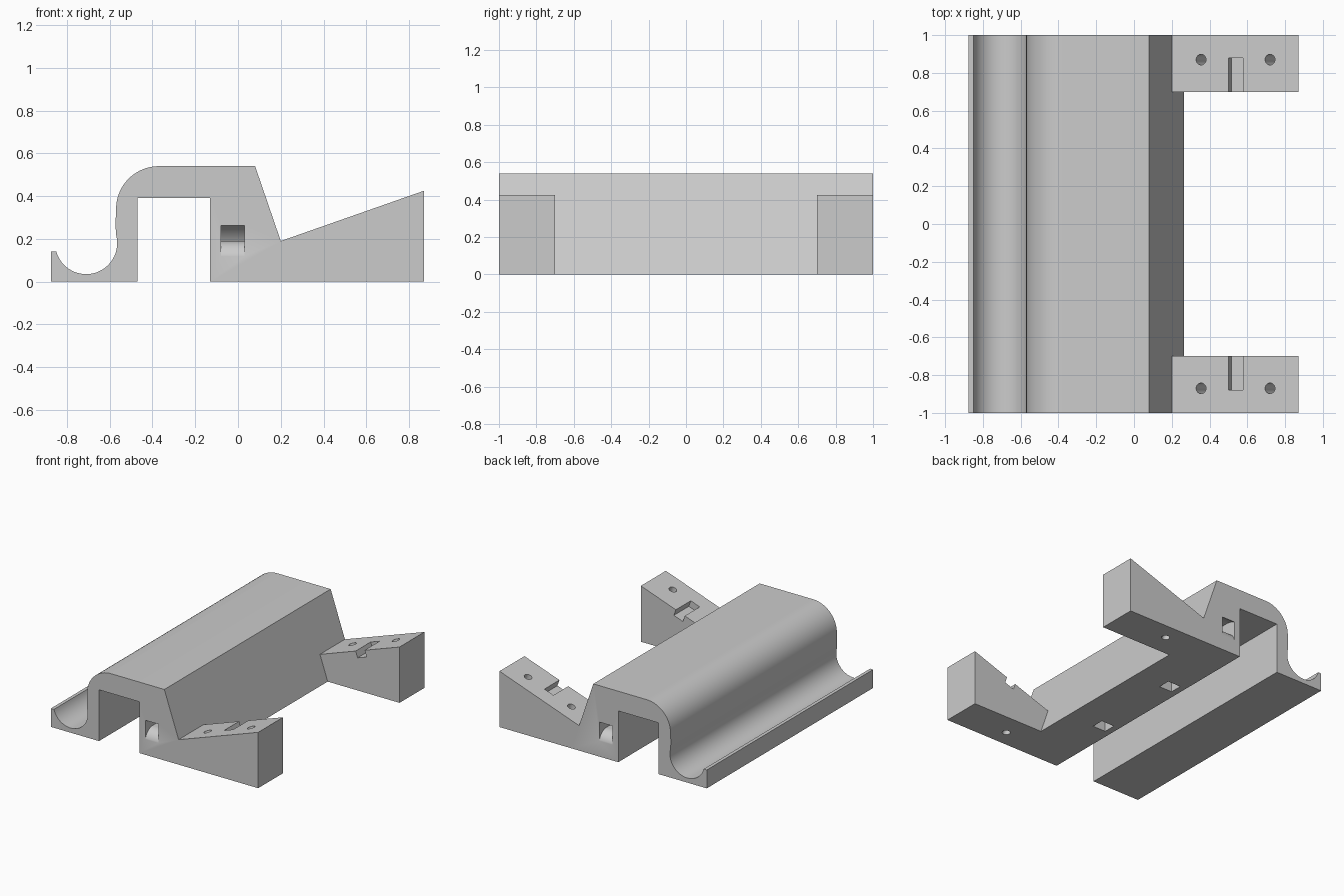
import bpy, bmesh
from math import sin, cos, radians, atan2
from mathutils import Matrix, Vector

cube = bpy.data.objects.get("Cube")
if cube:
    bpy.data.objects.remove(cube)

grey = bpy.data.materials.new("plain_grey")
grey.use_nodes = True
grey.diffuse_color = (0.6, 0.6, 0.6, 1)
grey.node_tree.nodes["Principled BSDF"].inputs["Base Color"].default_value = (0.6, 0.6, 0.6, 1)


def arc(cx, cy, r, start, end, steps=16):
    angles = [radians(start + (end - start) * i / steps) for i in range(steps + 1)]
    return [(cx + r * cos(a), cy + r * sin(a)) for a in angles]


def prism(name, outline, axis, low, high):
    """Extrude an outline along x (outline in y, z) or along y (outline in x, z)."""
    bm = bmesh.new()

    def place(p, t):
        return (t, p[0], p[1]) if axis == "x" else (p[0], t, p[1])

    rings = [[bm.verts.new(place(p, t)) for p in outline] for t in (low, high)]
    for ring in rings:
        bm.faces.new(ring)
    n = len(outline)
    for i in range(n):
        j = (i + 1) % n
        bm.faces.new((rings[0][i], rings[0][j], rings[1][j], rings[1][i]))
    return finish(name, bm)


def finish(name, bm):
    bmesh.ops.recalc_face_normals(bm, faces=bm.faces)
    mesh = bpy.data.meshes.new(name)
    bm.to_mesh(mesh)
    bm.free()
    mesh.materials.append(grey)
    obj = bpy.data.objects.new(name, mesh)
    bpy.context.collection.objects.link(obj)
    return obj


def select(obj):
    bpy.ops.object.select_all(action="DESELECT")
    obj.select_set(True)
    bpy.context.view_layer.objects.active = obj


def cut(obj, cutter):
    select(obj)
    mod = obj.modifiers.new("cut", "BOOLEAN")
    mod.operation = "DIFFERENCE"
    mod.solver = "EXACT"
    mod.object = cutter
    bpy.ops.object.modifier_apply(modifier=mod.name)
    bpy.data.objects.remove(cutter)


def smooth(obj):
    select(obj)
    bpy.ops.object.shade_smooth_by_angle(angle=radians(25))


# Main body: round trough, rounded shoulder, sloping side and open channel below
profile = [(-0.875, 0), (-0.875, 0.14)]
profile += arc(-0.71, 0.18, 0.145, 196, 374, 32)
profile += [(-0.572, 0.25), (-0.572, 0.29)]
profile += arc(-0.37, 0.34, 0.2, 180, 90)
profile += [(0.08, 0.54), (0.2, 0.19), (0.265, 0),
            (-0.13, 0), (-0.13, 0.39), (-0.47, 0.39), (-0.47, 0)]
body = prism("main_body", profile, "y", -1, 1)

# Curved tie tunnels from each end face to the underside
tunnel = arc(0.912, 0.1, 0.185, 0, 90) + arc(0.5, 0.1, 0.185, 90, 180)
tunnel += [(0.315, -0.05), (0.41, -0.05)]
tunnel += arc(0.5, 0.1, 0.09, 180, 90) + arc(0.912, 0.1, 0.09, 90, 0)
for side in (-1, 1):
    cut(body, prism("tunnel_cutter", [(side * y, z) for y, z in tunnel], "x", -0.08, 0.03))
smooth(body)

# Wedge arms, with screw holes and a notch square to the ramp
foot, tip = Vector((0.2, 0, 0.19)), Vector((0.87, 0, 0.425))
ramp = (tip - foot).normalized()
down = Vector((ramp.z, 0, -ramp.x))
tilt = Matrix.Rotation(-atan2(ramp.z, ramp.x), 4, "Y")


def on_ramp(x, y, depth):
    point = foot + ramp * ((x - foot.x) / ramp.x) + down * depth
    return Matrix.Translation((point.x, y, point.z)) @ tilt


wedge = [(0.2, 0.19), (0.87, 0.425), (0.87, 0), (0.265, 0)]
for side, name in ((-1, "front_arm"), (1, "back_arm")):
    low, high = sorted((side * 0.7, side))
    arm = prism(name, wedge, "y", low, high)
    for x in (0.355, 0.72):
        bm = bmesh.new()
        bmesh.ops.create_cone(bm, cap_ends=True, segments=32, radius1=0.028,
                              radius2=0.028, depth=0.4,
                              matrix=on_ramp(x, side * 0.87, 0.1))
        cut(arm, finish("screw_cutter", bm))
    bm = bmesh.new()
    bmesh.ops.create_cube(bm, size=1, matrix=on_ramp(0.538, side * 0.78, 0)
                          @ Matrix.Diagonal((0.08, 0.2, 0.1, 1)))
    cut(arm, finish("notch_cutter", bm))
    smooth(arm)
